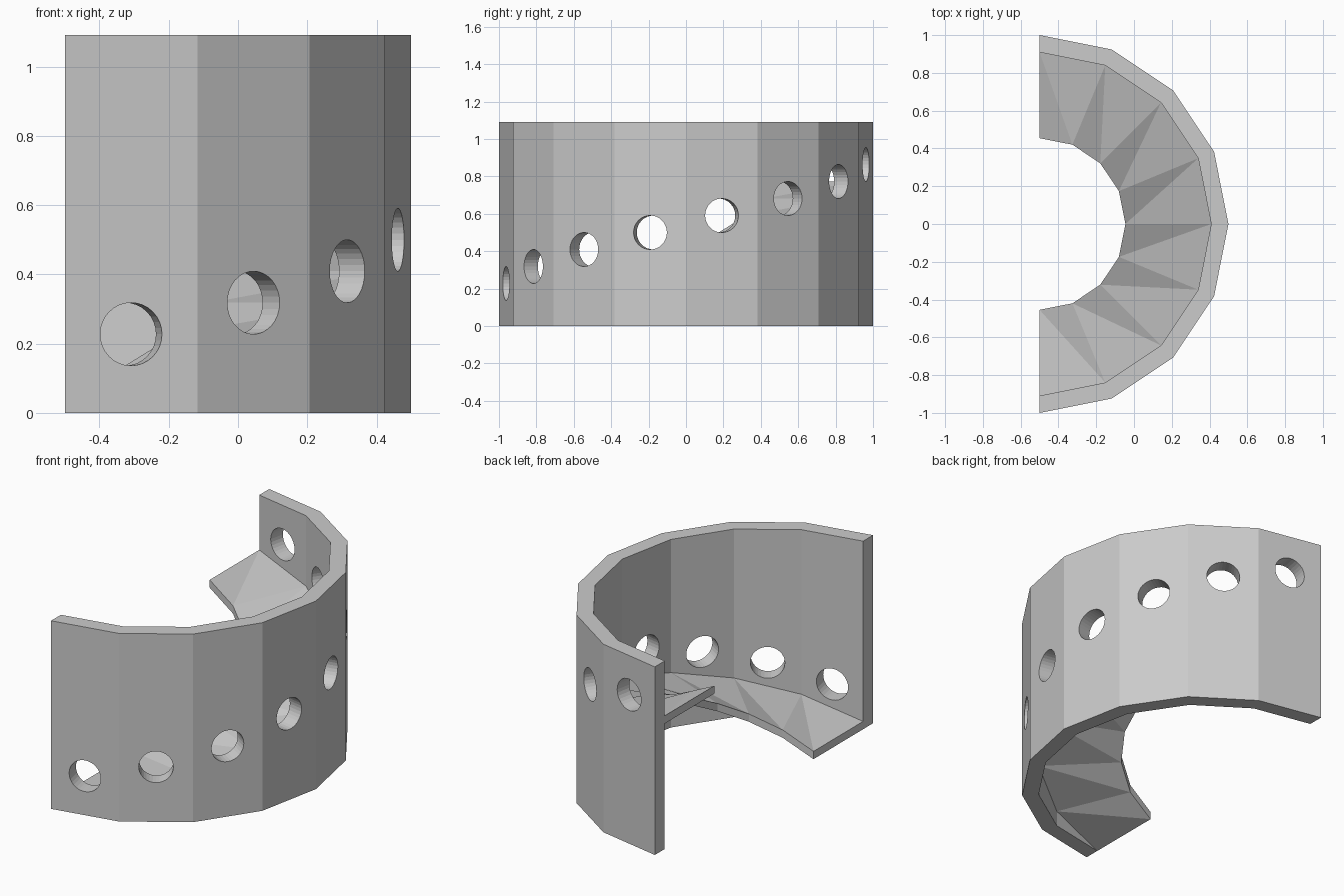
import bpy, bmesh
from math import sin, cos, pi, radians
from mathutils import Matrix, Vector

if "Cube" in bpy.data.objects:
    bpy.data.objects.remove(bpy.data.objects["Cube"])

U = 1 / 11          # base unit: wall thickness, hole radius, rise per segment
N = 8               # segments in the half ring
CX = -0.5           # ring axis


def polar(r, a, z):
    return Vector((CX + r * cos(a), r * sin(a), z))


def half_ring(name, r_in, r_out, height, rise):
    """Faceted half ring, optionally climbing by `rise` per segment."""
    bm = bmesh.new()
    rings = []
    for i in range(N + 1):
        a, z = -pi / 2 + pi * i / N, rise * i
        rings.append([bm.verts.new(polar(r, a, z + h)) for r, h in
                      ((r_in, 0), (r_out, 0), (r_out, height), (r_in, height))])
    for p, q in zip(rings, rings[1:]):
        for k in range(4):
            m = (k + 1) % 4
            if rise and k in (0, 2):
                # twisted quads: split from lower inner to upper outer corner
                i, o = (0, 1) if k == 0 else (3, 2)
                bm.faces.new((p[i], p[o], q[o]))
                bm.faces.new((p[i], q[o], q[i]))
            else:
                bm.faces.new((p[k], p[m], q[m], q[k]))
    bm.faces.new(rings[0])
    bm.faces.new(rings[-1])
    bmesh.ops.recalc_face_normals(bm, faces=bm.faces[:])
    return add_object(name, bm)


def add_object(name, bm):
    mesh = bpy.data.meshes.new(name)
    bm.to_mesh(mesh)
    bm.free()
    obj = bpy.data.objects.new(name, mesh)
    bpy.context.collection.objects.link(obj)
    return obj


# Curved wall and the spiral ramp inside it
wall = half_ring("wall", 10 * U, 11 * U, 12 * U, 0)
half_ring("spiral_ramp", 5 * U, 10 * U, 0.5 * U, U)

# Round windows: one radial cutter per wall segment, climbing with the ramp
bm = bmesh.new()
for i in range(N):
    a = -pi / 2 + pi * (i + 0.5) / N
    mat = (Matrix.Translation(polar(10.3 * U, a, (2.5 + i) * U))
           @ Matrix.Rotation(a, 4, 'Z') @ Matrix.Rotation(radians(90), 4, 'Y'))
    bmesh.ops.create_cone(bm, cap_ends=True, segments=32, radius1=U, radius2=U,
                          depth=0.3, matrix=mat)
cutter = add_object("window_cutter", bm)
cutter.hide_render = True

mod = wall.modifiers.new("windows", 'BOOLEAN')
mod.operation = 'DIFFERENCE'
mod.solver = 'EXACT'
mod.object = cutter
bpy.context.view_layer.objects.active = wall
bpy.ops.object.modifier_apply(modifier=mod.name)
bpy.data.objects.remove(cutter)
